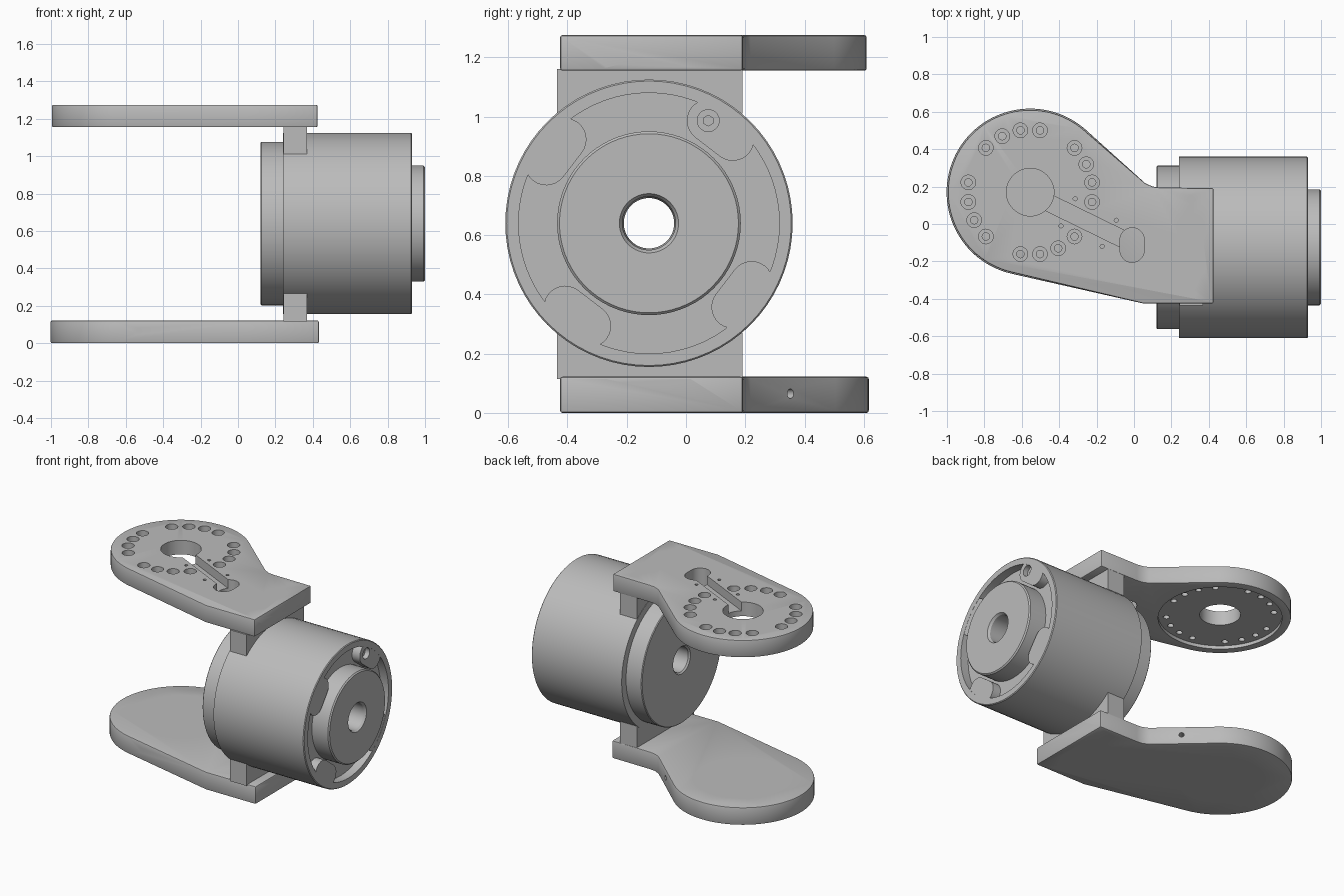
import bpy, bmesh
from math import cos, sin, pi, radians, atan2
from mathutils import Matrix, Vector

old = bpy.data.objects.get("Cube")
if old:
    bpy.data.objects.remove(old, do_unlink=True)

gray = bpy.data.materials.new("machined_gray")
gray.use_nodes = True
gray.diffuse_color = (0.5, 0.5, 0.5, 1)
gray.node_tree.nodes["Principled BSDF"].inputs["Base Color"].default_value = (0.5, 0.5, 0.5, 1)

AXIS_Y, AXIS_Z = -0.125, 0.64      # actuator axis, running along x
RING = (-0.555, 0.17)              # centre of the round arm end


def finish(bm, name):
    bmesh.ops.recalc_face_normals(bm, faces=bm.faces)
    mesh = bpy.data.meshes.new(name)
    bm.to_mesh(mesh)
    bm.free()
    mesh.materials.append(gray)
    ob = bpy.data.objects.new(name, mesh)
    bpy.context.collection.objects.link(ob)
    return ob


def prism(name, pts, lo, hi, axis="z"):
    """Extrude a flat outline along z (x, y points) or along x (y, z points)."""
    put = (lambda p, h: (p[0], p[1], h)) if axis == "z" else (lambda p, h: (h, p[0], p[1]))
    bm = bmesh.new()
    base = bm.faces.new([bm.verts.new(put(p, lo)) for p in pts])
    ext = bmesh.ops.extrude_face_region(bm, geom=[base])
    top = [v for v in ext["geom"] if isinstance(v, bmesh.types.BMVert)]
    bmesh.ops.translate(bm, verts=top, vec=put((0, 0), hi - lo))
    return finish(bm, name)


def arc(c, r, a0, a1, n):
    return [(c[0] + r * cos(a0 + (a1 - a0) * i / n), c[1] + r * sin(a0 + (a1 - a0) * i / n))
            for i in range(n + 1)]


def pill(p, q, r):
    a = atan2(q[1] - p[1], q[0] - p[0])
    return arc(q, r, a - pi / 2, a + pi / 2, 14) + arc(p, r, a + pi / 2, a + 3 * pi / 2, 14)


def rod(start, end, r1, r2=None, n=28):
    """Cylinder or cone between two points."""
    a, b = Vector(start), Vector(end)
    bm = bmesh.new()
    bmesh.ops.create_cone(bm, cap_ends=True, segments=n, radius1=r1,
                          radius2=r1 if r2 is None else r2, depth=(b - a).length)
    turn = (b - a).to_track_quat("Z", "Y").to_matrix().to_4x4()
    bm.transform(Matrix.Translation((a + b) / 2) @ turn)
    return finish(bm, "cutter")


def lathe(name, profile, n=72):
    """Spin a closed (x, radius) profile around the actuator axis."""
    bm = bmesh.new()
    vs = [bm.verts.new((x, AXIS_Y, AXIS_Z + r)) for x, r in profile]
    es = [bm.edges.new((vs[i - 1], vs[i])) for i in range(len(vs))]
    bmesh.ops.spin(bm, geom=vs + es, cent=(0, AXIS_Y, AXIS_Z), axis=(1, 0, 0),
                   angle=2 * pi, steps=n, use_merge=True)
    bmesh.ops.remove_doubles(bm, verts=bm.verts, dist=1e-5)
    return finish(bm, name)


def activate(ob):
    bpy.ops.object.select_all(action="DESELECT")
    ob.select_set(True)
    bpy.context.view_layer.objects.active = ob


def cut(ob, cutters):
    activate(ob)
    for c in cutters:
        mod = ob.modifiers.new("cut", "BOOLEAN")
        mod.operation, mod.solver, mod.object = "DIFFERENCE", "EXACT", c
        bpy.ops.object.modifier_apply(modifier=mod.name)
        bpy.data.objects.remove(c, do_unlink=True)


def smooth(ob):
    activate(ob)
    bpy.ops.object.shade_smooth_by_angle(angle=radians(30))


def arm(name, lo, hi, grow):
    """Teardrop plate: round end tangent to a square mounting end."""
    pts = arc(RING, 0.44 + grow, radians(48.5), radians(256.8), 60)
    pts += [(0.05, -0.425), (0.425 + grow, -0.425), (0.425 + grow, 0.192),
            (0.14, 0.195), (0.1, 0.2), (0.06, 0.218)]
    ob = prism(name, pts, lo, hi)
    activate(ob)
    bev = ob.modifiers.new("edge", "BEVEL")
    bev.width, bev.segments, bev.angle_limit = 0.008, 2, radians(60)
    bpy.ops.object.modifier_apply(modifier=bev.name)
    return ob


def mount_cuts(face, inward):
    """Countersunk screws, dowel holes and body clearance of one arm."""
    out = [rod((0.37, AXIS_Y, AXIS_Z), (0.6, AXIS_Y, AXIS_Z), 0.545, n=72)]
    for y in (-0.02, -0.21):
        out.append(rod((0.305, y, face - inward * 0.01), (0.305, y, face + inward * 0.075), 0.085, 0.04))
        out.append(rod((0.305, y, face), (0.305, y, face + inward * 0.11), 0.03))
    for y in (0.13, -0.37):
        out.append(rod((0.305, y, face - inward * 0.01), (0.305, y, face + inward * 0.08), 0.025))
    return out


# Upper arm with bolt circle, cable groove and bearing seat below
upper = arm("upper_arm", 1.155, 1.275, 0.0)
cuts = mount_cuts(1.275, -1)
cuts.append(rod((*RING, 1.1), (*RING, 1.3), 0.127, n=48))
cuts.append(rod((*RING, 1.1), (*RING, 1.178), 0.385, n=72))
for quarter in range(4):
    for deg in (81, 99, 116.5, 135):
        a = radians(deg + 90 * quarter)
        x, y = RING[0] + 0.335 * cos(a), RING[1] + 0.335 * sin(a)
        cuts.append(rod((x, y, 1.215), (x, y, 1.3), 0.039))
        cuts.append(rod((x, y, 1.1), (x, y, 1.25), 0.02, n=16))
cuts.append(prism("cutter", pill((-0.5, 0.135), (-0.03, -0.095), 0.045), 1.215, 1.3))
cuts.append(prism("cutter", pill((-0.01, -0.14), (-0.01, -0.085), 0.065), 1.1, 1.3))
for x, y in ((-0.315, 0.135), (-0.095, 0.02), (-0.39, -0.01), (-0.17, -0.12)):
    cuts.append(rod((x, y, 1.22), (x, y, 1.3), 0.011, n=12))
cut(upper, cuts)
smooth(upper)

# Lower arm with stepped bearing opening and side set-screw holes
lower = arm("lower_arm", 0.0, 0.122, 0.007)
cuts = mount_cuts(0.0, 1)
cuts.append(rod((*RING, -0.1), (*RING, 0.3), 0.275, n=72))
cuts.append(rod((*RING, 0.045), (*RING, 0.3), 0.31, n=72))
cuts.append(rod((-0.53, -0.4, 0.065), (-0.53, -0.05, 0.065), 0.018))
cuts.append(rod((-0.05, 0.4, 0.065), (-0.15, 0.28, 0.065), 0.016))
cut(lower, cuts)
smooth(lower)

# Actuator housing, rear flange and output disc turned as one part
housing = lathe("actuator_housing", [
    (0.13, 0.085), (0.12, 0.095), (0.12, 0.432), (0.125, 0.437), (0.24, 0.437), (0.24, 0.485),
    (0.925, 0.485), (0.93, 0.48), (0.93, 0.44), (0.87, 0.44), (0.87, 0.31),
    (0.992, 0.31), (1.0, 0.302), (1.0, 0.1), (0.985, 0.09)])
smooth(housing)

# Four bolt lobes inside the front rim
for k in range(4):
    spots = []
    for deg in (45, 60 if k % 2 == 0 else 30):
        a = radians(deg + 90 * k if k % 2 == 0 else deg + 90 * k + 2 * (45 - deg))
        spots.append((AXIS_Y + 0.4 * cos(a), AXIS_Z + 0.4 * sin(a)))
    if k in (1, 3):
        a = radians(60 + 90 * k)
        spots[1] = (AXIS_Y + 0.4 * cos(a), AXIS_Z + 0.4 * sin(a))
    lobe = prism("bolt_lobe", pill(spots[0], spots[1], 0.072), 0.86, 0.929, "x")
    cuts = []
    for y, z in spots:
        cuts.append(rod((0.895, y, z), (1, y, z), 0.037))
        cuts.append(rod((0.875, y, z), (0.91, y, z), 0.018, n=6))
    cut(lobe, cuts)
    smooth(lobe)

# Mounting blocks joining housing to the arms
for name, lo, hi in (("upper_mount", 1.01, 1.16), ("lower_mount", 0.115, 0.27)):
    block = prism(name, [(0.242, -0.435), (0.37, -0.435), (0.37, 0.19), (0.242, 0.19)], lo, hi)
    # Fill the inner faces only outside the housing shoulder
    cut(block, [rod((0.2, AXIS_Y, AXIS_Z), (0.5, AXIS_Y, AXIS_Z), 0.478, n=72)])
    smooth(block)
